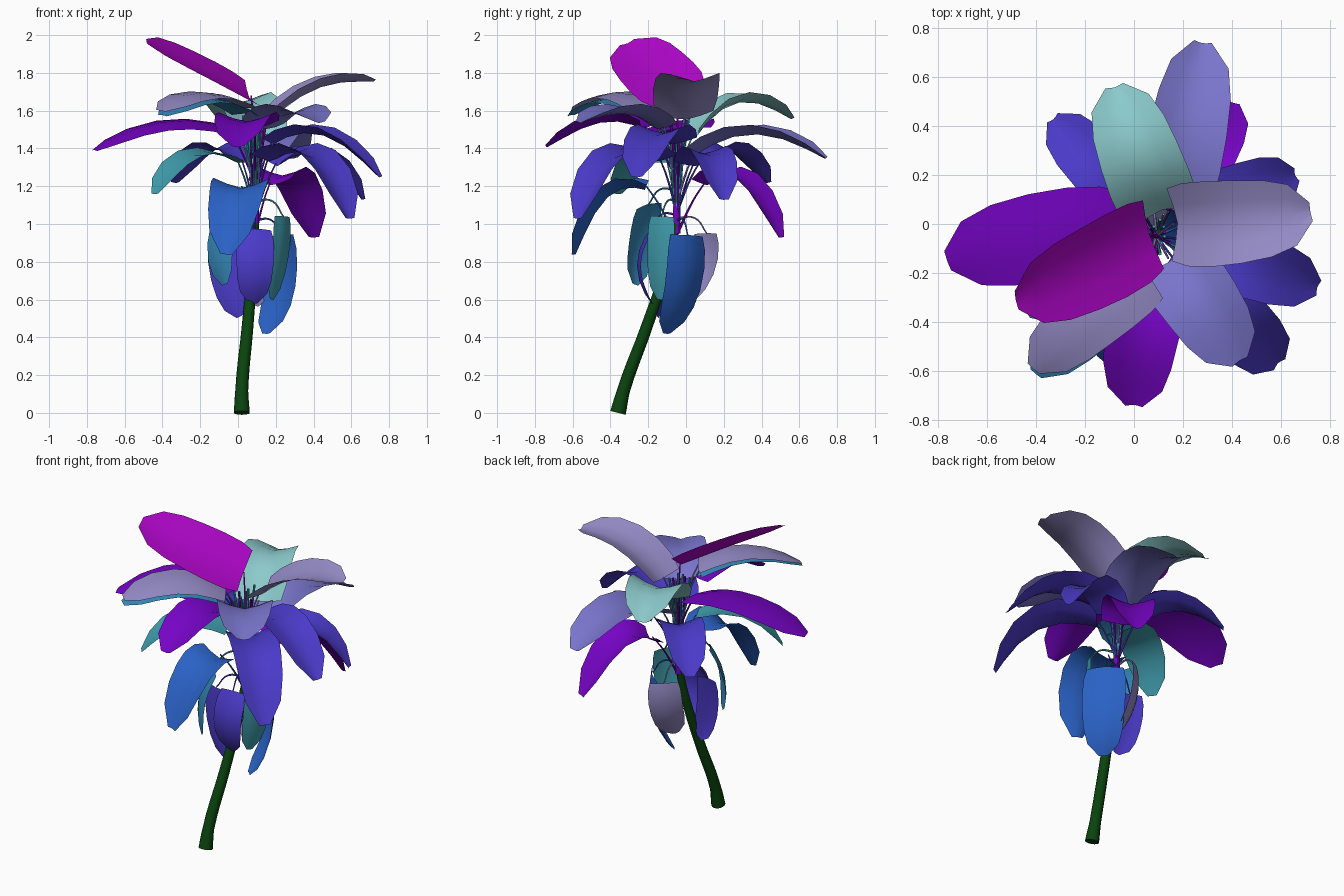
import bpy
import math
import random
from mathutils import Vector

random.seed(4)
cube = bpy.data.objects.get("Cube")
if cube:
    bpy.data.objects.remove(cube, do_unlink=True)

AXIS = Vector((.09, -.05, 0))
UP = Vector((0, 0, 1))


def colour(name, hex_code):
    """Make a material from an sRGB hex code, stored as linear values."""
    srgb = [c / 255 for c in bytes.fromhex(hex_code)]
    linear = [c / 12.92 if c < .04 else ((c + .055) / 1.055) ** 2.4 for c in srgb]
    mat = bpy.data.materials.new(name)
    mat.use_nodes = True
    mat.diffuse_color = (*linear, 1)
    shader = mat.node_tree.nodes["Principled BSDF"]
    shader.inputs["Base Color"].default_value = (*linear, 1)
    shader.inputs["Roughness"].default_value = .8
    return mat


magenta = colour("magenta", "B006CA")
violet = colour("violet", "7604C6")
indigo = colour("indigo", "4A3AC8")
periwinkle = colour("periwinkle", "7A75CC")
lavender = colour("lavender", "958BC6")
pale_teal = colour("pale teal", "8CCACC")
teal = colour("teal", "419FB0")
sea_blue = colour("sea blue", "3588B8")
blue = colour("blue", "2A62C6")
green = colour("stem green", "0A440E")


def finish(obj, mat):
    obj.data.materials.append(mat)
    bpy.ops.object.select_all(action="DESELECT")
    obj.select_set(True)
    bpy.context.view_layer.objects.active = obj
    if obj.type == "CURVE":
        bpy.ops.object.convert(target="MESH")
    bpy.ops.object.shade_smooth_by_angle(angle=math.radians(50))


def tube(name, mat, points, radii, sides=2):
    """Sweep a round section along a smooth path."""
    data = bpy.data.curves.new(name, "CURVE")
    data.dimensions = "3D"
    data.bevel_depth = 1
    data.bevel_resolution = sides
    data.use_fill_caps = True
    data.resolution_u = 5
    spline = data.splines.new("BEZIER")
    spline.bezier_points.add(len(points) - 1)
    for knot, point, radius in zip(spline.bezier_points, points, radii):
        knot.co = point
        knot.radius = radius
        knot.handle_left_type = knot.handle_right_type = "AUTO"
    obj = bpy.data.objects.new(name, data)
    bpy.context.collection.objects.link(obj)
    finish(obj, mat)


# Leaf outline: station along the length, share of the full width
OUTLINE = [(0, .85), (.12, .97), (.3, 1), (.5, .97), (.7, .9), (.87, .72), (1, .22)]
ACROSS = (-1, -.5, 0, .5, 1)


def leaf(name, mat, base, mid, tip, width, fold=.16, roll=0, hanging=False):
    """Bend a creased blade through three points and hang it on a thin stalk."""
    base, mid, tip = Vector(base), Vector(mid), Vector(tip)
    outward = (mid if hanging else tip) - AXIS
    outward.z = 0
    outward.normalize()
    side = UP.cross(outward)
    verts, faces = [], []
    for t, share in OUTLINE:
        a, b, c = (1 - t) * (1 - 2 * t), 4 * t * (1 - t), t * (2 * t - 1)
        centre = base * a + mid * b + tip * c
        along = (base * (4 * t - 3) + mid * (4 - 8 * t) + tip * (4 * t - 1)).normalized()
        flat = (side - along * side.dot(along)).normalized()
        normal = along.cross(flat)
        rolled = flat * math.cos(roll) + normal * math.sin(roll)
        normal = along.cross(rolled)
        half = width * share / 2
        for s in ACROSS:
            lift = fold * width * share * (abs(s) ** 1.4 - .5)
            verts.append(centre + rolled * half * s + normal * lift)
    n = len(ACROSS)
    for row in range(len(OUTLINE) - 1):
        for col in range(n - 1):
            k = row * n + col
            faces.append((k, k + 1, k + n + 1, k + n))
    mesh = bpy.data.meshes.new(name)
    mesh.from_pydata(verts, [], faces)
    obj = bpy.data.objects.new(name, mesh)
    bpy.context.collection.objects.link(obj)
    finish(obj, mat)
    # Stalk from the core to the leaf
    root = AXIS + UP * (base.z + (.08 if hanging else -.28))
    bend = root.lerp(base, .6) + UP * (.05 if hanging else .02)
    tube(name + "_stalk", mat, [root, bend, base], [.008, .005, .004], 1)


# Stem and flowering core
tube("stem", green,
     [(.02, -.36, 0), (.02, -.33, .12), (.05, -.21, .45), (.075, -.11, .75), AXIS + UP],
     [.042, .034, .031, .027, .02], 4)
tube("core", violet, [AXIS + UP * .95, AXIS + UP * 1.15, AXIS + UP * 1.4], [.02, .02, .008])
for i in range(14):
    turn = i * math.tau / 14
    spread = Vector((math.cos(turn), math.sin(turn), 0))
    height = random.uniform(1.45, 1.6)
    tube("stamen", (teal, violet, sea_blue, teal)[i % 4],
         [AXIS + spread * .014 + UP * 1.08, AXIS + spread * .03 + UP * 1.3,
          AXIS + spread * random.uniform(.03, .08) + UP * height], [.005, .005, .007], 1)

# Crown leaves
leaf("crown_leaf_top", magenta, (.07, -.04, 1.68), (-.19, -.18, 1.82), (-.48, -.31, 1.96),
     width=.38, fold=.1, roll=-.45)
leaf("crown_leaf_left", lavender, (.16, 0, 1.57), (.43, .01, 1.75), (.72, .05, 1.76), width=.35)
leaf("crown_leaf_front_right", lavender, (.05, -.2, 1.61), (-.18, -.38, 1.69),
     (-.41, -.59, 1.6), width=.29, fold=-.05, roll=-.12)
leaf("crown_underleaf", sea_blue, (.04, -.2, 1.58), (-.18, -.39, 1.665), (-.4, -.61, 1.575),
     width=.27, fold=-.05, roll=-.12)
leaf("crown_leaf_back", pale_teal, (.12, .04, 1.48), (.02, .28, 1.67), (-.08, .56, 1.56), width=.34)
leaf("crown_leaf_back_left", periwinkle, (.14, .05, 1.39), (.22, .38, 1.5),
     (.28, .74, 1.35), width=.33)
leaf("crown_leaf_front_left", periwinkle, (.14, -.14, 1.52), (.28, -.33, 1.61),
     (.43, -.56, 1.54), width=.33)
leaf("crown_leaf_right", violet, (-.05, -.03, 1.5), (-.4, -.06, 1.53), (-.76, -.15, 1.39),
     width=.38, fold=-.05, roll=-.15)
leaf("crown_leaf_front", violet, (.09, -.22, 1.52), (.03, -.46, 1.56), (0, -.74, 1.41), width=.31)

# Middle leaves, arching outward and down
leaf("middle_leaf_back_right", indigo, (.02, .08, 1.34), (-.15, .24, 1.41),
     (-.33, .43, 1.22), width=.26)
leaf("middle_leaf_back_left", violet, (.17, .1, 1.22), (.28, .3, 1.25), (.4, .5, .93), width=.29)
leaf("middle_leaf_left", indigo, (.18, -.06, 1.44), (.46, -.16, 1.49), (.75, -.26, 1.25), width=.29)
leaf("middle_leaf_rear_left", indigo, (.2, .04, 1.32), (.45, .13, 1.38),
     (.66, .2, 1.13), width=.25)
leaf("middle_leaf_front_left", indigo, (.16, -.14, 1.35), (.41, -.39, 1.37),
     (.59, -.57, 1.03), width=.29)
leaf("middle_leaf_right", teal, (0, -.1, 1.33), (-.25, -.23, 1.37), (-.44, -.36, 1.16),
     width=.25, fold=.05, roll=-.12)
leaf("middle_leaf_front", blue, (.02, -.21, 1.2), (0, -.43, 1.16), (-.06, -.59, .84), width=.31)

# Lower leaves, hanging around the stem
leaf("hanging_leaf_front", indigo, (.09, -.18, .97), (.09, -.25, .78), (.08, -.18, .58),
     width=.2, hanging=True, fold=-.1)
leaf("hanging_leaf_left", blue, (.23, .01, .94), (.23, -.01, .66), (.15, -.1, .42),
     width=.26, hanging=True, fold=-.1, roll=-.42)
leaf("hanging_leaf_front_left", teal, (.24, -.13, 1.04), (.23, -.14, .83), (.18, -.14, .6),
     width=.17, hanging=True, fold=-.1)
leaf("hanging_leaf_front_right", sea_blue, (-.03, -.2, 1.1), (-.1, -.24, .9), (-.07, -.27, .68),
     width=.2, hanging=True, fold=-.1)
leaf("hanging_leaf_right", indigo, (-.07, -.12, .93), (-.06, -.14, .72), (.01, -.15, .51),
     width=.18, hanging=True, fold=-.1, roll=-.85)
leaf("hanging_leaf_back", lavender, (.08, .11, .95), (.07, .09, .75), (.09, -.03, .57),
     width=.2, hanging=True, fold=-.1, roll=-.6)
